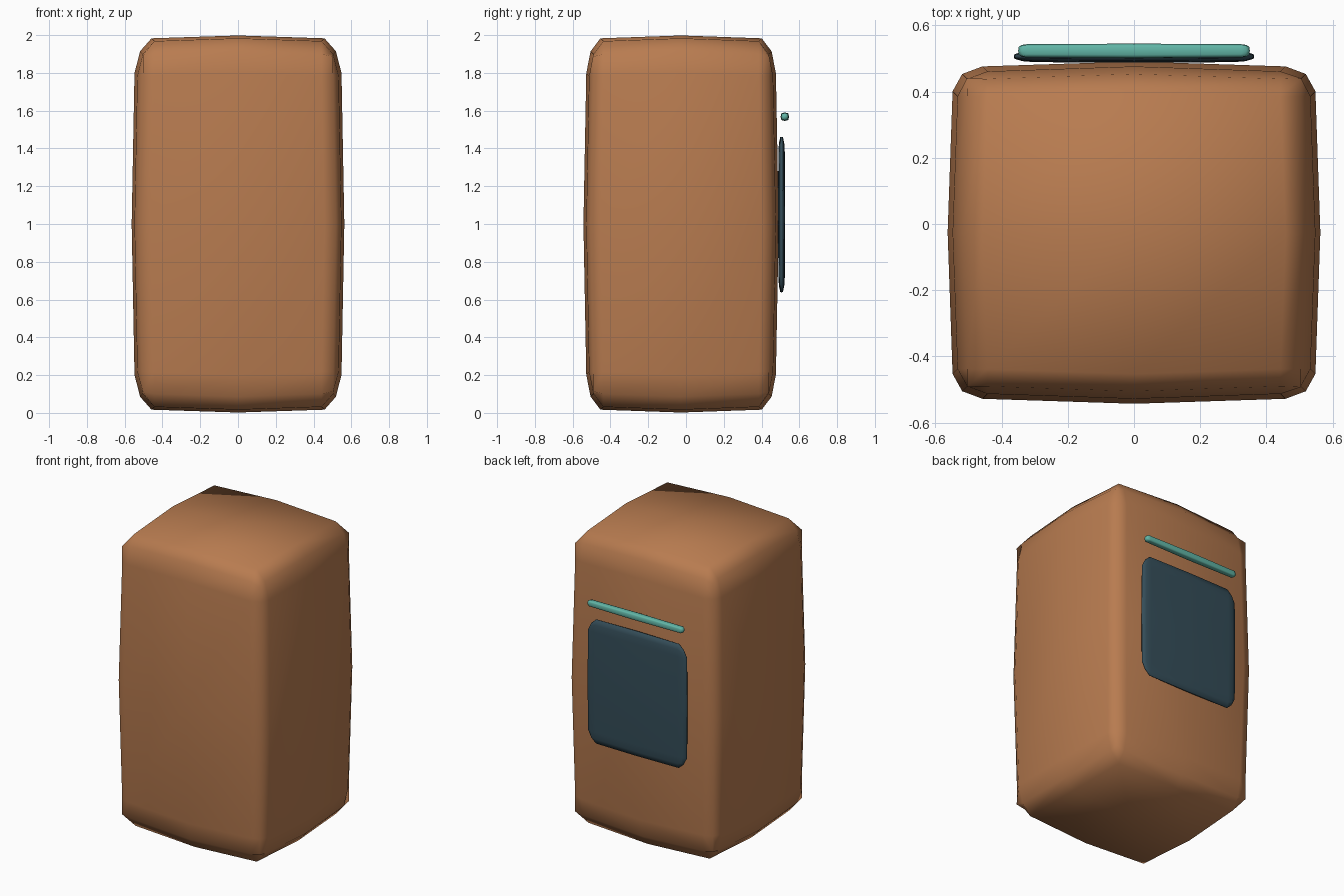
import bpy, bmesh
from itertools import product

if "Cube" in bpy.data.objects:
    bpy.data.objects.remove(bpy.data.objects["Cube"])


def material(name, color):
    m = bpy.data.materials.new(name)
    m.diffuse_color = (*color, 1)
    m.use_nodes = True
    m.node_tree.nodes["Principled BSDF"].inputs["Base Color"].default_value = m.diffuse_color
    return m


def pillow_box(name, centre, half, inset, drop, mat):
    """Soft box: 4x4 quads per side, bulging middle, rounded edges."""
    bm = bmesh.new()
    verts = {}
    for idx in product(range(-2, 3), repeat=3):
        size = [abs(i) for i in idx]
        outer = size.count(2)
        if not outer:
            continue
        ones = size.count(1)
        co = []
        for a in range(3):
            if size[a] == 0:
                v = 0
            elif size[a] == 1:
                v = half[a] - inset[a] - (drop if ones > 1 or outer > 1 else 0)
            else:
                v = half[a] - drop * ones - inset[a] * (0, 0.42, 0.56)[outer - 1]
            co.append(centre[a] + (v if idx[a] > 0 else -v))
        verts[idx] = bm.verts.new(co)
    for a, side in product(range(3), (-2, 2)):
        for u, w in product(range(-2, 2), repeat=2):
            quad = []
            for p, q in ((u, w), (u + 1, w), (u + 1, w + 1), (u, w + 1)):
                k = [p, q]
                k.insert(a, side)
                quad.append(verts[tuple(k)])
            bm.faces.new(quad)
    bmesh.ops.recalc_face_normals(bm, faces=bm.faces)
    for f in bm.faces:
        f.smooth = True
    me = bpy.data.meshes.new(name)
    bm.to_mesh(me)
    bm.free()
    me.materials.append(mat)
    ob = bpy.data.objects.new(name, me)
    bpy.context.collection.objects.link(ob)
    return ob


body_mat = material("warm_brown", (0.48, 0.20, 0.08))
dark_mat = material("dark_slate", (0.035, 0.075, 0.10))
teal_mat = material("teal", (0.12, 0.46, 0.38))

# Main body
pillow_box("body", (0, -0.026, 1.0), (0.563, 0.517, 0.998),
           (0.105, 0.09, 0.2), 0.015, body_mat)
# Back panel
pillow_box("back_panel", (0, 0.506, 1.05), (0.363, 0.019, 0.412),
           (0.06, 0.012, 0.08), 0.002, dark_mat)
# Thin bar above the panel
pillow_box("trim_bar", (0, 0.523, 1.568), (0.35, 0.022, 0.022),
           (0.025, 0.010, 0.010), 0.002, teal_mat)
